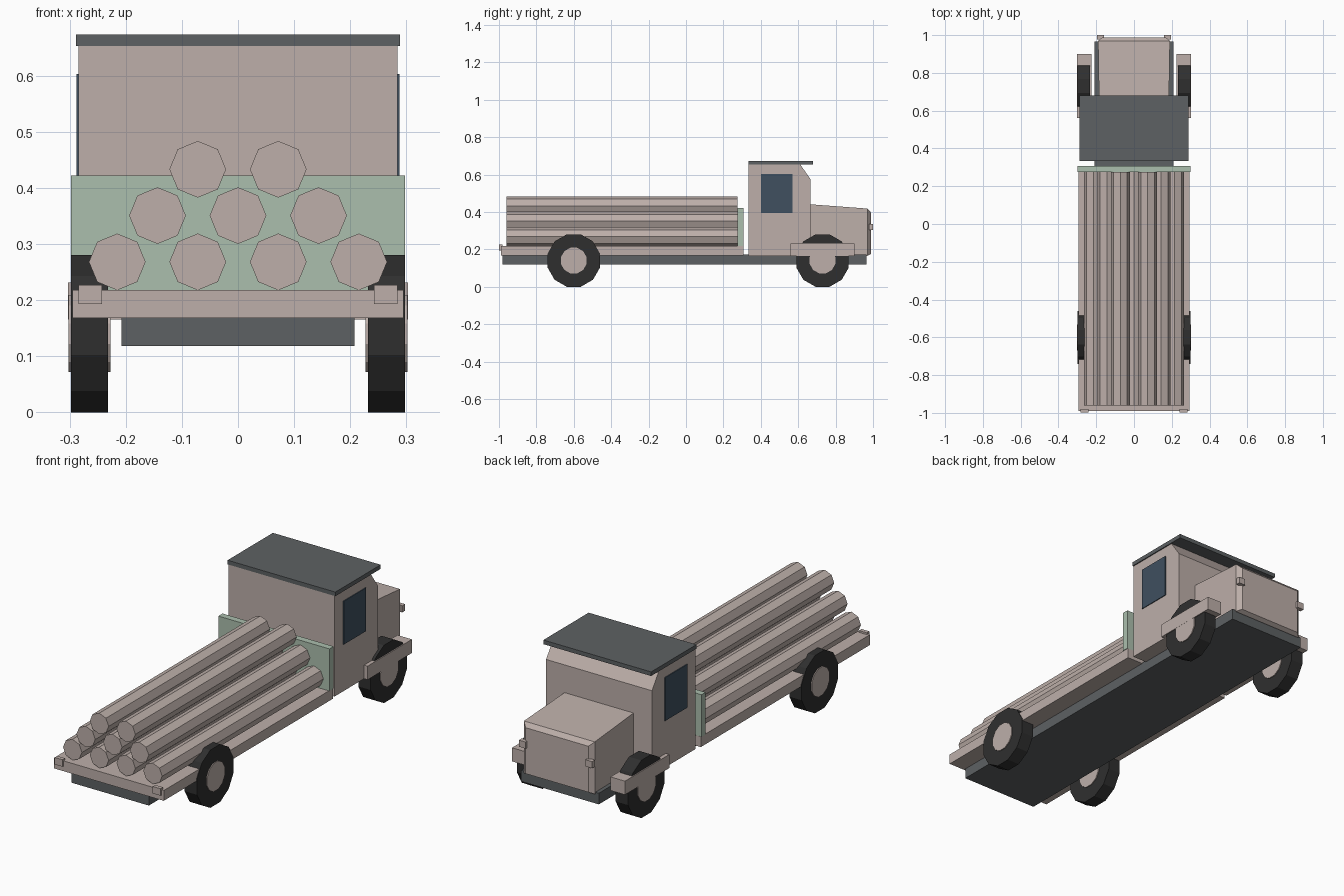
import bpy, bmesh, math
from mathutils import Matrix

cube = bpy.data.objects.get("Cube")
if cube:
    bpy.data.objects.remove(cube, do_unlink=True)


def material(name, rgb):
    m = bpy.data.materials.new(name)
    m.use_nodes = True
    m.diffuse_color = (*rgb, 1)
    m.node_tree.nodes["Principled BSDF"].inputs["Base Color"].default_value = (*rgb, 1)
    return m


BEIGE = material("warm beige", (0.51, 0.43, 0.40))
GREEN = material("pale green", (0.41, 0.52, 0.42))
GREY = material("slate grey", (0.11, 0.12, 0.125))
GLASS = material("blue glass", (0.05, 0.08, 0.115))
RUBBER = material("black rubber", (0.028, 0.028, 0.028))


def finish(name, bm, mat):
    bmesh.ops.recalc_face_normals(bm, faces=bm.faces)
    mesh = bpy.data.meshes.new(name)
    bm.to_mesh(mesh)
    bm.free()
    mesh.materials.append(mat)
    obj = bpy.data.objects.new(name, mesh)
    bpy.context.collection.objects.link(obj)
    return obj


def loft(name, rings, mat):
    """Skin equal-length rings of points and cap both ends."""
    bm = bmesh.new()
    loops = [[bm.verts.new(p) for p in ring] for ring in rings]
    n = len(loops[0])
    for a, b in zip(loops, loops[1:]):
        for i in range(n):
            j = (i + 1) % n
            bm.faces.new((a[i], a[j], b[j], b[i]))
    bm.faces.new(loops[0])
    bm.faces.new(loops[-1])
    return finish(name, bm, mat)


def box(name, x, y, z, mat):
    rings = [[(x[0], v, z[0]), (x[1], v, z[0]), (x[1], v, z[1]), (x[0], v, z[1])] for v in y]
    return loft(name, rings, mat)


def cylinder(name, centre, radius, length, sides, axis, turn, mat):
    bm = bmesh.new()
    bmesh.ops.create_cone(bm, cap_ends=True, segments=sides, radius1=radius,
                          radius2=radius, depth=length, matrix=Matrix.Rotation(turn, 4, "Z"))
    rot = Matrix.Rotation(math.pi / 2, 4, "Y" if axis == "x" else "X")
    bm.transform(Matrix.Translation(centre) @ rot)
    return finish(name, bm, mat)


# Chassis, bed and headboard
box("chassis", (-0.208, 0.208), (-0.98, 0.965), (0.118, 0.172), GREY)
box("bed", (-0.295, 0.295), (-0.99, 0.308), (0.168, 0.218), BEIGE)
box("headboard", (-0.298, 0.298), (0.275, 0.307), (0.218, 0.422), GREEN)

# Cab with sloping brow, and roof
cab = [(0.334, 0.165), (0.666, 0.165), (0.666, 0.575), (0.61, 0.655), (0.334, 0.655)]
loft("cab", [[(x, y, z) for y, z in cab] for x in (-0.284, 0.284)], BEIGE)
box("roof", (-0.289, 0.289), (0.333, 0.68), (0.653, 0.673), GREY)

# Hood tapering to a chamfered nose: y, half width, bottom, top
hood = [(0.66, 0.185, 0.165, 0.441), (0.97, 0.19, 0.165, 0.418), (0.988, 0.168, 0.175, 0.398)]
loft("hood", [[(-w, y, a), (w, y, a), (w, y, b), (-w, y, b)] for y, w, a, b in hood], BEIGE)

# Stacked logs
for row, count in enumerate((4, 3, 2)):
    for i in range(count):
        x = (i - (count - 1) / 2) * 0.1435
        cylinder("log", (x, -0.343, 0.268 + row * 0.0825), 0.0505, 1.235, 8, "y", 0, BEIGE)

# Paired parts on both sides
for side, s in (("left", 1), ("right", -1)):
    def pair(name, x, y, z, mat):
        box(side + "_" + name, (s * x[0], s * x[1]), y, z, mat)

    pair("window", (0.28, 0.288), (0.4, 0.57), (0.393, 0.603), GLASS)
    pair("fender", (0.225, 0.303), (0.56, 0.9), (0.165, 0.231), BEIGE)
    pair("tail_lamp", (0.242, 0.284), (-0.999, -0.98), (0.193, 0.227), BEIGE)
    pair("front_marker", (0.16, 0.196), (0.978, 1.0), (0.303, 0.335), BEIGE)
    for end, y in (("front", 0.73), ("rear", -0.6)):
        name = side + "_" + end
        cylinder(name + "_tyre", (s * 0.265, y, 0.14), 0.145, 0.066, 12, "x", math.pi / 12, RUBBER)
        cylinder(name + "_hub", (s * 0.265, y, 0.14), 0.071, 0.075, 12, "x", math.pi / 12, BEIGE)
